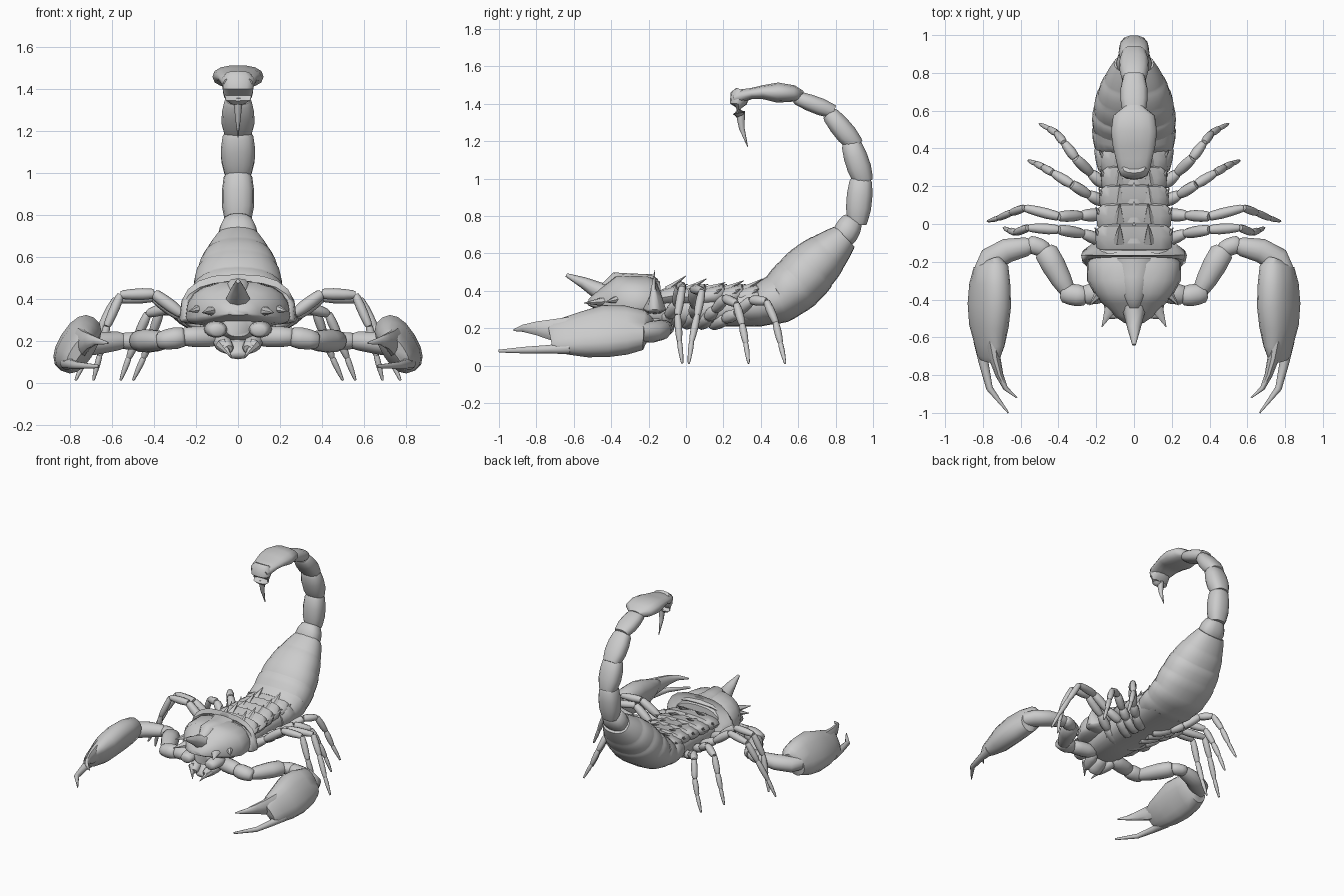
import bpy, bmesh, math
from mathutils import Vector

shell = bpy.data.materials.new("shell grey")
shell.diffuse_color = (0.6, 0.6, 0.6, 1)


def loft(name, stations, n=14, ref=(1, 0, 0), p=1.0, tilt=0.0, low=1.0, mirror=False):
    """Skin rings (x, y, z, half_width, half_height) set square to their path; low flattens the underside."""
    bm = bmesh.new()
    pts = [Vector(s[:3]) for s in stations]
    rings = []
    for i, s in enumerate(stations):
        t = (pts[min(i + 1, len(pts) - 1)] - pts[max(i - 1, 0)]).normalized()
        side = Vector(ref) if ref else t.cross(Vector((0, 0, 1)))
        side = (side - side.dot(t) * t).normalized()
        up = side.cross(t)
        if up.z < 0:
            up = -up
        a = side * math.cos(tilt) + up * math.sin(tilt)
        b = up * math.cos(tilt) - side * math.sin(tilt)
        ring = []
        for k in range(n):
            ang = 2 * math.pi * k / n
            c, d = math.cos(ang), math.sin(ang)
            u = math.copysign(abs(c) ** p, c) * s[3]
            v = math.copysign(abs(d) ** p, d) * s[4] * (low if d < 0 else 1)
            ring.append(bm.verts.new(pts[i] + a * u + b * v))
        rings.append(ring)
    for r, q in zip(rings, rings[1:]):
        for k in range(n):
            bm.faces.new((r[k], r[(k + 1) % n], q[(k + 1) % n], q[k]))
    bm.faces.new(rings[0])
    bm.faces.new(rings[-1])
    bmesh.ops.recalc_face_normals(bm, faces=bm.faces)
    me = bpy.data.meshes.new(name)
    bm.to_mesh(me)
    bm.free()
    me.materials.append(shell)
    ob = bpy.data.objects.new(name, me)
    bpy.context.collection.objects.link(ob)
    if mirror:
        ob.modifiers.new("mirror", 'MIRROR').use_mirror_merge = False
    return ob


def spindle(name, a, b, wa, wb, ha=None, hb=None, pinch=.65, **kw):
    """One jointed segment, pinched at both ends."""
    a, b = Vector(a), Vector(b)
    ha, hb = ha or wa, hb or wb
    st = []
    for f, s in ((0, pinch), (.08, .9), (.35, 1.08), (.65, 1.08), (.92, .95), (1, pinch)):
        c = a.lerp(b, f)
        st.append((*c, (wa + (wb - wa) * f) * s, (ha + (hb - ha) * f) * s))
    return loft(name, st, **kw)


def spike(name, a, b, w, h, n=6, **kw):
    m = Vector(a).lerp(Vector(b), .5)
    return loft(name, [(*a, w, h), (*m, w * .5, h * .5), (*b, .002, .002)], n=n, **kw)


# tail segments: start (y, z), end (y, z), half widths, half heights
for i, (a, b, wa, wb, ha, hb) in enumerate([
        ((.83, .665), (.895, .785), .098, .07, .068, .06),
        ((.915, .755), (.936, 1.0), .07, .072, .062, .066),
        ((.952, .98), (.88, 1.195), .072, .077, .062, .058),
        ((.91, 1.175), (.765, 1.35), .074, .07, .055, .05),
        ((.79, 1.357), (.585, 1.435), .066, .066, .045, .04)]):
    spindle(f"tail_segment_{i + 1}", (0, *a), (0, *b), wa, wb, ha, hb, pinch=.8, p=.8)

# tail bulb with a blunt tip, and stinger
loft("tail_bulb", [(0, .62, 1.44, .05, .03), (0, .575, 1.455, .11, .045), (0, .49, 1.46, .122, .055),
                   (0, .41, 1.462, .112, .038), (0, .35, 1.455, .098, .03),
                   (0, .29, 1.44, .085, .038), (0, .255, 1.43, .07, .03)], p=.85)
loft("tail_bulb_tip", [(0, .298, 1.475, .06, .03), (0, .288, 1.45, .08, .05), (0, .28, 1.40, .073, .046),
                       (0, .283, 1.35, .06, .032), (0, .29, 1.335, .04, .02)], n=12, p=.85)
loft("stinger", [(0, .29, 1.36, .024, .026), (0, .298, 1.27, .014, .015), (0, .33, 1.17, .002, .002)], n=8)

# abdomen: one skin with shallow steps between its rings
spine = [(.28, .315, .19, .10), (.40, .325, .21, .115), (.51, .365, .22, .135), (.60, .445, .215, .15),
         (.68, .53, .195, .143), (.76, .605, .16, .118), (.85, .69, .105, .075)]
rows = []
for s, e in zip(spine, spine[1:]):
    for f, k in ((0, .985), (.12, 1.0), (.5, 1.02), (.9, 1.015)):
        y, z, w, h = [u + (v - u) * f for u, v in zip(s, e)]
        rows.append((0, y, z, w * k, h * k))
loft("abdomen", rows + [(0, *spine[-1])], n=24, p=.9)

# middle body, with raised back plates
loft("thorax", [(0, -.45, .27, .06, .05), (0, -.36, .27, .14, .08), (0, -.15, .29, .17, .09),
                (0, .15, .30, .165, .09), (0, .38, .31, .19, .10)], n=16, p=.8)
plates = [(-.13, .205, .48), (-.02, .20, .465), (.08, .185, .445), (.18, .175, .455), (.28, .18, .465)]
for i, (y, w, top) in enumerate(plates):
    loft(f"back_plate_{i + 1}", [(0, y - .02, .36, w - .03, .035), (0, y + .01, .365, w - .005, .045),
                                 (0, y + .07, .375, w, .055), (0, y + .105, .38, w - .01, .06),
                                 (0, y + .125, .36, w - .04, .03)], n=14, p=.75)
    # chevron ridge, paired spikes and flank spikes on each plate
    spike(f"back_ridge_{i + 1}", (0, y + .03, .41), (0, y + .14, .435), .05, .015, n=6)
    spike(f"back_spike_{i + 1}", (.08, y + .03, .405), (.075, y + .13, top), .035, .022, n=5, mirror=True)
    spike(f"flank_spike_{i + 1}", (w - .04, y + .03, .36), (w + .002, y + .11, .41), .03, .03,
          n=5, mirror=True)

# head shield with flared rear collar
loft("head_shield", [(0, -.13, .32, .20, .13), (0, -.20, .315, .25, .17), (0, -.30, .31, .248, .172),
                     (0, -.38, .315, .205, .172), (0, -.43, .32, .16, .125), (0, -.49, .325, .10, .07),
                     (0, -.525, .33, .05, .025)], n=20, p=.78, low=.25)
loft("head_collar", [(0, -.11, .31, .23, .13), (0, -.14, .30, .27, .19), (0, -.165, .30, .28, .218),
                     (0, -.205, .30, .272, .185), (0, -.225, .31, .25, .17)], n=20, p=.75, low=.12)
loft("head_crest", [(0, -.18, .47, .09, .02), (0, -.28, .472, .06, .02), (0, -.38, .475, .05, .025),
                    (0, -.44, .42, .03, .02)], n=8)

# horns
loft("front_horn", [(0, -.38, .38, .085, .075), (0, -.46, .395, .06, .05),
                    (0, -.55, .445, .036, .03), (0, -.64, .485, .01, .01)], n=8)
spike("side_horn", (.10, -.40, .345), (.17, -.545, .335), .05, .035, n=7, mirror=True)
spike("brow_horn", (.16, -.34, .36), (.235, -.43, .34), .04, .035, n=6, mirror=True)

# mouth parts
spindle("jaw", (.11, -.36, .26), (.10, -.50, .25), .055, .045, .038, .035, mirror=True)
spindle("lower_jaw", (.09, -.34, .21), (.045, -.47, .16), .045, .03, mirror=True, n=8)
spike("jaw_fang", (.08, -.44, .19), (.03, -.51, .12), .03, .025, mirror=True)
spindle("chin", (0, -.36, .20), (0, -.45, .125), .06, .05, .035, .025, n=8)

# claw arms
arm = [((.08, -.34, .22), (.27, -.38, .22), .05, .055), ((.25, -.385, .22), (.385, -.365, .20), .055, .05),
       ((.335, -.385, .20), (.475, -.13, .20), .042, .068), ((.455, -.14, .20), (.565, -.10, .20), .042, .045)]
for i, (a, b, wa, wb) in enumerate(arm):
    spindle(f"arm_segment_{i + 1}", a, b, wa, wb, wa * .95, wb * .85, ref=None, mirror=True)
loft("arm_wrist", [(.53, -.11, .20, .03, .03), (.57, -.12, .20, .05, .045), (.67, -.14, .19, .064, .055),
                   (.76, -.19, .18, .068, .058), (.80, -.25, .18, .05, .05)], ref=None, mirror=True)

# claw: flattened palm leaning inward, with two fingers
loft("claw_palm", [(.765, -.20, .185, .045, .08), (.757, -.225, .19, .075, .112), (.763, -.32, .19, .085, .14),
                   (.766, -.43, .185, .088, .15), (.768, -.54, .168, .083, .132), (.765, -.64, .16, .058, .11),
                   (.77, -.70, .155, .04, .092), (.77, -.725, .15, .025, .07)],
     n=16, tilt=math.radians(32), p=.85, mirror=True)
loft("upper_finger", [(.75, -.62, .19, .045, .075), (.735, -.72, .192, .03, .058),
                      (.712, -.80, .20, .021, .038), (.68, -.87, .20, .013, .02),
                      (.62, -.92, .19, .004, .005)], n=10, mirror=True)
loft("lower_finger", [(.81, -.62, .095, .04, .035), (.797, -.73, .088, .026, .024),
                      (.765, -.87, .083, .018, .018), (.665, -1.0, .078, .004, .008)], n=10, mirror=True)

# walking legs: joint positions from the belly to the foot
legs = {
    "front": [(.05, -.14, .23), (.17, -.09, .27), (.27, -.05, .33), (.40, -.03, .425), (.56, -.02, .42),
              (.625, -.045, .27), (.66, -.035, .13), (.69, -.02, .012)],
    "second": [(.05, 0, .22), (.18, .05, .27), (.28, .045, .32), (.40, .04, .41), (.58, .085, .40),
               (.65, .06, .27), (.72, .03, .13), (.775, .015, .012)],
    "third": [(.05, .08, .22), (.17, .12, .26), (.24, .155, .30), (.33, .21, .36), (.43, .27, .33),
              (.48, .30, .22), (.52, .32, .12), (.56, .335, .012)],
    "rear": [(.05, .14, .22), (.16, .21, .25), (.23, .27, .28), (.31, .35, .35), (.37, .43, .345),
             (.41, .48, .23), (.45, .505, .12), (.50, .53, .012)],
}
radii = [.038, .034, .028, .028, .022, .02, .016, .007]
for name, pts in legs.items():
    for i in range(len(pts) - 1):
        spindle(f"{name}_leg_{i + 1}", pts[i], pts[i + 1], radii[i], radii[i + 1],
                pinch=.75, n=8, ref=(0, 1, 0), mirror=True)

# smooth shading with sharp creases
bpy.ops.object.select_all(action='SELECT')
bpy.context.view_layer.objects.active = bpy.context.scene.objects[0]
bpy.ops.object.shade_smooth_by_angle(angle=math.radians(50))
